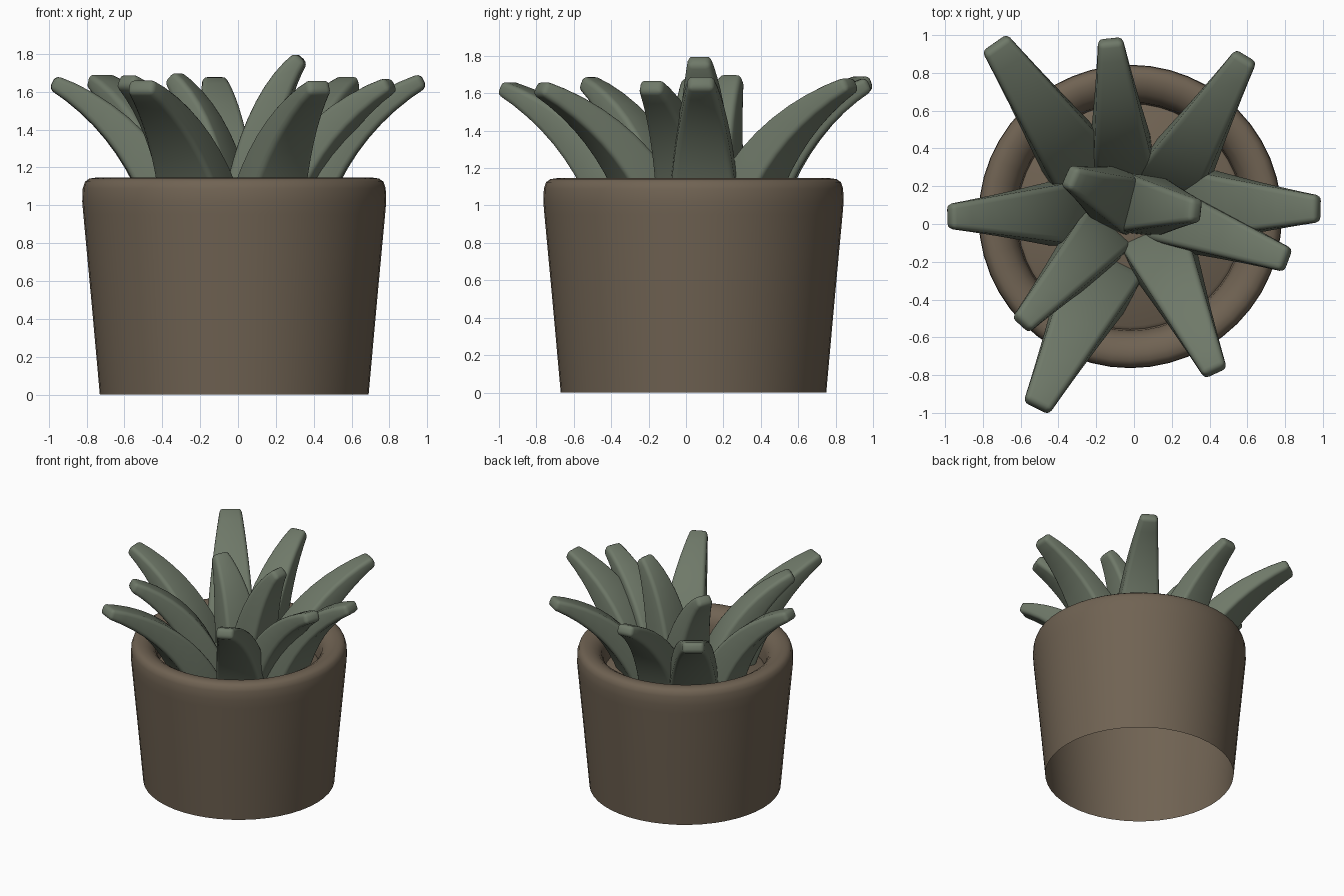
import bpy, bmesh, math
from mathutils import Vector

cube = bpy.data.objects.get("Cube")
if cube:
    bpy.data.objects.remove(cube, do_unlink=True)


def material(name, rgb):
    m = bpy.data.materials.new(name)
    m.use_nodes = True
    m.diffuse_color = (*rgb, 1)
    bsdf = m.node_tree.nodes["Principled BSDF"]
    bsdf.inputs["Base Color"].default_value = (*rgb, 1)
    bsdf.inputs["Roughness"].default_value = 0.8
    return m


BROWN = material("clay brown", (0.162, 0.124, 0.086))
GREEN = material("leaf green", (0.158, 0.19, 0.14))


def finish(bm, name, mat, bevel=0, sharp=40):
    bmesh.ops.recalc_face_normals(bm, faces=bm.faces)
    me = bpy.data.meshes.new(name)
    bm.to_mesh(me)
    bm.free()
    me.materials.append(mat)
    ob = bpy.data.objects.new(name, me)
    bpy.context.collection.objects.link(ob)
    bpy.ops.object.select_all(action="DESELECT")
    bpy.context.view_layer.objects.active = ob
    ob.select_set(True)
    if bevel:
        mod = ob.modifiers.new("soft edges", "BEVEL")
        mod.width, mod.segments = bevel, 3
        mod.limit_method, mod.angle_limit = "ANGLE", math.radians(40)
        bpy.ops.object.modifier_apply(modifier=mod.name)
    bpy.ops.object.shade_smooth_by_angle(angle=math.radians(sharp))
    return ob


def lathe(name, profile, mat, steps=48):
    """Spin a radius/height profile around the pot axis."""
    bm = bmesh.new()
    verts = [bm.verts.new((r, 0, z)) for r, z in profile]
    edges = [bm.edges.new(p) for p in zip(verts, verts[1:])]
    bmesh.ops.spin(bm, geom=verts + edges, cent=(0, 0, 0), axis=(0, 0, 1),
                   angle=math.tau, steps=steps)
    bmesh.ops.remove_doubles(bm, verts=bm.verts, dist=0.0005)
    bmesh.ops.translate(bm, verts=bm.verts, vec=(-0.02, 0.04, 0))
    return finish(bm, name, mat, sharp=60)


def leaf(name, base, tip, height, wide=0.34, narrow=0.13, lean=0.36):
    """Tapered, outward-curving slab with softened edges."""
    b, t = Vector((*base, 0)), Vector((*tip, 0))
    out = (t - b).normalized()
    side = Vector((-out.y, out.x, 0))
    up = Vector((0, 0, 1))
    reach = (t - b).length
    p0 = b + out * 0.1 + up * 0.85
    p1 = b + out * reach * lean + up * (height - 0.27)
    p2 = t + up * (height - 0.03)
    bm = bmesh.new()
    rings = []
    n = 10
    for i in range(n + 1):
        u = i / n
        c = p0 * (1 - u) ** 2 + p1 * 2 * u * (1 - u) + p2 * u * u
        tangent = ((p1 - p0) * (1 - u) + (p2 - p1) * u).normalized()
        normal = tangent.cross(side)
        w = (wide + (narrow - wide) * u ** 1.35) / 2
        h = (0.24 - 0.16 * u ** 1.5) / 2
        rings.append([bm.verts.new(c + side * w * x + normal * h * y)
                      for x, y in ((-1, -1), (1, -1), (1, 1), (-1, 1))])
    for a, r in zip(rings, rings[1:]):
        for k in range(4):
            j = (k + 1) % 4
            bm.faces.new((a[k], a[j], r[j], r[k]))
    bm.faces.new(rings[0])
    bm.faces.new(rings[-1])
    return finish(bm, name, GREEN, 0.028)


# Pot shell, open underneath, with a rounded rim, and the soil inside it
lathe("pot", [(0.71, 0), (0.755, 0.5), (0.797, 0.95), (0.803, 1.02),
              (0.8, 1.09), (0.788, 1.125), (0.765, 1.141), (0.73, 1.146),
              (0.69, 1.138), (0.65, 1.115), (0.62, 1.08), (0.605, 1.03),
              (0.597, 0.93)], BROWN)
lathe("soil", [(0, 0.95), (0.58, 0.95), (0.6, 0.935)], BROWN)

# Outer ring of leaves: inner base, tip, tip height, base width, tip width
outer = [
    ((-0.2, 0.19), (-0.735, 0.955), 1.69, 0.38, 0.16),
    ((-0.05, 0.23), (-0.125, 0.975), 1.68, 0.33, 0.13),
    ((0.15, 0.16), (0.59, 0.885), 1.68, 0.36, 0.13),
    ((0.2, 0.1), (0.98, 0.08), 1.69, 0.39, 0.14),
    ((0.1, 0.075), (0.81, -0.19), 1.67, 0.32, 0.13),
    ((0.085, -0.03), (0.43, -0.785), 1.66, 0.36, 0.13),
    ((-0.12, -0.17), (-0.515, -0.97), 1.66, 0.4, 0.15),
    ((-0.12, -0.005), (-0.595, -0.53), 1.69, 0.31, 0.12),
    ((-0.22, 0.06), (-0.98, 0.04), 1.68, 0.35, 0.13),
]
for i, (base, tip, height, wide, narrow) in enumerate(outer):
    leaf(f"outer_leaf_{i + 1}", base, tip, height, wide, narrow)

# Two upright leaves at the heart
leaf("heart_leaf_left", (0.03, 0.08), (-0.345, 0.25), 1.71, 0.32, 0.12, 0.4)
leaf("heart_leaf_right", (-0.07, 0.115), (0.335, 0.07), 1.81, 0.32, 0.12, 0.45)
